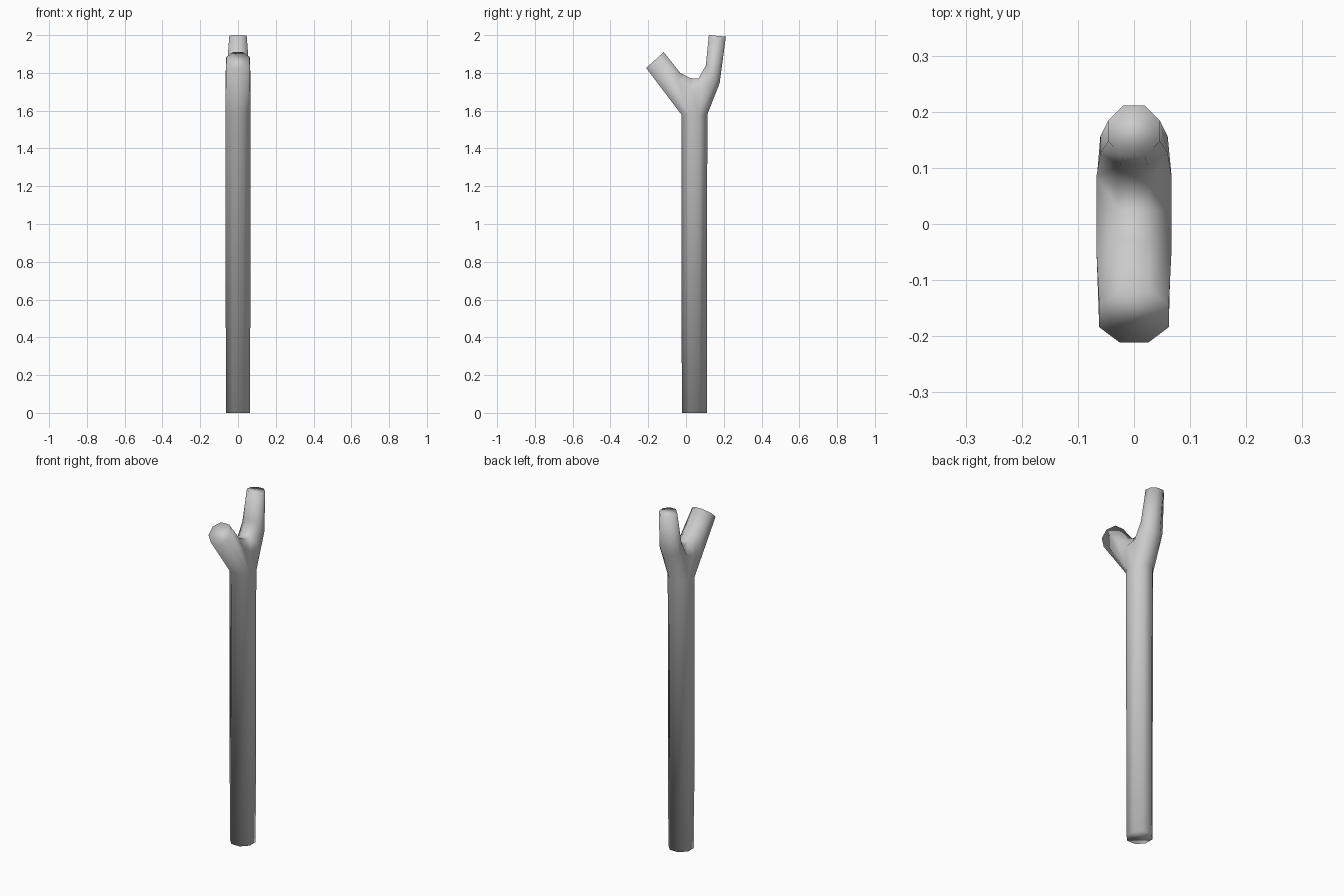
import bpy, bmesh
from math import cos, sin, pi

if "Cube" in bpy.data.objects:
    bpy.data.objects.remove(bpy.data.objects["Cube"])

bm = bmesh.new()
C = cos(pi / 8)


def ring(a, b, hx):
    """Octagon whose flats pass through (y, z) points a and b, half width hx in x."""
    out = []
    for k in range(8):
        ang = pi / 8 + k * pi / 4
        t = (sin(ang) / C + 1) / 2
        out.append(bm.verts.new((hx * cos(ang) / C,
                                 a[0] + (b[0] - a[0]) * t,
                                 a[1] + (b[1] - a[1]) * t)))
    return out


def bridge(r1, r2):
    for i in range(8):
        j = (i + 1) % 8
        bm.faces.new((r1[i], r1[j], r2[j], r2[i]))


def row(outer, inner):
    """Four crotch points running from +x to -x."""
    return [bm.verts.new((x, *p)) for x, p in
            ((0.067, outer), (0.027, inner), (-0.027, inner), (-0.067, outer))]


# trunk
base = ring((-0.022, 0), (0.11, 0), 0.064)
top = ring((-0.025, 1.58), (0.113, 1.58), 0.067)
bridge(base, top)
bm.faces.new(base)

# saddle between the two branches
left = row((-0.045, 1.76), (-0.03, 1.80))
mid = row((0.025, 1.71), (0.022, 1.772))
right = row((0.085, 1.725), (0.066, 1.77))
for r1, r2 in ((left, mid), (mid, right)):
    for i in range(3):
        bm.faces.new((r1[i], r1[i + 1], r2[i + 1], r2[i]))
for a, b, s in ((7, 0, 0), (4, 3, 3)):
    bm.faces.new((top[a], mid[s], left[s]))
    bm.faces.new((top[a], top[b], mid[s]))
    bm.faces.new((top[b], right[s], mid[s]))


def branch(start, rings):
    # the saddle and trunk edges already form the first ring
    for r in rings:
        bridge(start, r)
        start = r
    bm.faces.new(start)


# front branch, then upright rear branch with a bend
branch(left + top[4:], [ring((-0.211, 1.826), (-0.118, 1.91), 0.062)])
branch(top[:4] + right[::-1], [ring((0.105, 1.84), (0.178, 1.745), 0.06),
                               ring((0.121, 2.0), (0.211, 1.992), 0.046)])

bmesh.ops.recalc_face_normals(bm, faces=bm.faces)
for f in bm.faces:
    f.smooth = True
mesh = bpy.data.meshes.new("forked_trunk")
bm.to_mesh(mesh)
bm.free()
obj = bpy.data.objects.new("forked_trunk", mesh)
bpy.context.collection.objects.link(obj)
